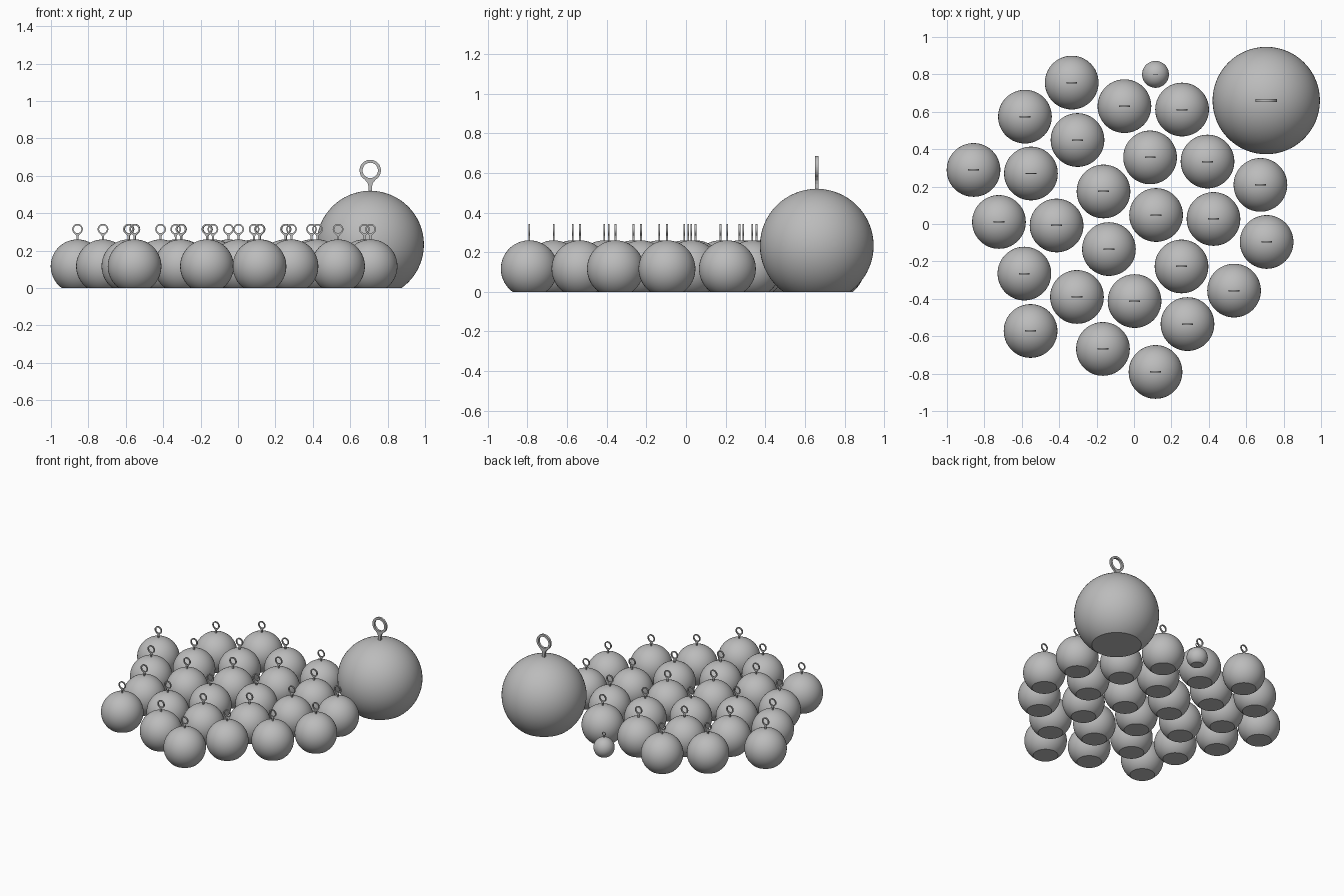
import bpy, bmesh, math
from mathutils import Matrix

if "Cube" in bpy.data.objects:
    bpy.data.objects.remove(bpy.data.objects["Cube"])

R, CZ = 0.287, 0.233          # large ball radius and centre height
RING_Z = 0.629                # hanging ring centre height

grey = bpy.data.materials.new("matte_grey")
grey.diffuse_color = (0.5, 0.5, 0.5, 1)
grey.use_nodes = True
grey.node_tree.nodes["Principled BSDF"].inputs["Base Color"].default_value = grey.diffuse_color


# Ball: sphere cut flat where it rests on the ground
def ball_mesh():
    bm = bmesh.new()
    bmesh.ops.create_uvsphere(bm, u_segments=64, v_segments=32, radius=R,
                              matrix=Matrix.Translation((0, 0, CZ)))
    cut = bmesh.ops.bisect_plane(bm, geom=bm.verts[:] + bm.edges[:] + bm.faces[:],
                                 plane_co=(0, 0, 0), plane_no=(0, 0, 1), clear_inner=True)
    rim = [g for g in cut["geom_cut"] if isinstance(g, bmesh.types.BMEdge)]
    base = bmesh.ops.contextual_create(bm, geom=rim)["faces"]
    bmesh.ops.recalc_face_normals(bm, faces=bm.faces)
    for f in bm.faces:
        f.smooth = f not in base
    for e in rim:
        e.smooth = False
    me = bpy.data.meshes.new("ball")
    bm.to_mesh(me)
    bm.free()
    me.materials.append(grey)
    return me


# Hanger: flat eyelet whose lower edge narrows into a neck
def hanger_mesh():
    cu = bpy.data.curves.new("hanger_outline", 'CURVE')
    cu.dimensions, cu.fill_mode, cu.extrude = '2D', 'BOTH', 0.008

    def outline(pts):
        s = cu.splines.new('POLY')
        s.points.add(len(pts) - 1)
        for p, (x, y) in zip(s.points, pts):
            p.co = (x, y, 0, 1)
        s.use_cyclic_u = True

    def arc(r, a0, a1, n):
        return [(r * math.cos(math.radians(a0 + (a1 - a0) * i / n)),
                 RING_Z + r * math.sin(math.radians(a0 + (a1 - a0) * i / n)))
                for i in range(n + 1)]

    neck = [(-0.014, 0.562), (-0.010, 0.545), (-0.009, 0.51)]
    outline(arc(0.057, -58, 238, 40) + neck + [(-x, z) for x, z in reversed(neck)])
    outline(arc(0.041, 0, 351, 39))
    ob = bpy.data.objects.new("hanger_helper", cu)
    bpy.context.collection.objects.link(ob)
    bpy.context.view_layer.update()
    dg = bpy.context.evaluated_depsgraph_get()
    me = bpy.data.meshes.new_from_object(ob.evaluated_get(dg))
    bpy.data.objects.remove(ob)
    me.transform(Matrix.Rotation(math.pi / 2, 4, 'X'))
    me.materials.clear()
    me.materials.append(grey)
    for p in me.polygons:
        p.use_smooth = False
    return me


BALL, HANGER = ball_mesh(), hanger_mesh()


def ornament(name, x, y, size):
    for part, me in (("ball", BALL), ("hanger", HANGER)):
        ob = bpy.data.objects.new(f"{name}_{part}", me)
        ob.location = (x, y, 0)
        ob.scale = (size,) * 3
        bpy.context.collection.objects.link(ob)


ornament("large", 0.707, 0.66, 1.0)
ornament("tiny", 0.115, 0.80, 0.25)

# Cluster of half-size ornaments
spots = [(-.333, .756), (-.583, .574), (-.051, .63), (.257, .612), (-.302, .449),
         (.086, .356), (.393, .334), (-.858, .289), (-.551, .27), (-.163, .174),
         (.676, .209), (-.722, .011), (-.414, -.008), (.118, .048), (.425, .027),
         (-.134, -.134), (.709, -.096), (.254, -.227), (-.586, -.265),
         (-.305, -.39), (.003, -.412), (.535, -.356), (.286, -.535),
         (-.553, -.572), (-.166, -.668), (.115, -.791)]
for i, (x, y) in enumerate(spots):
    ornament(f"medium_{i + 1}", x, y, 0.5)
